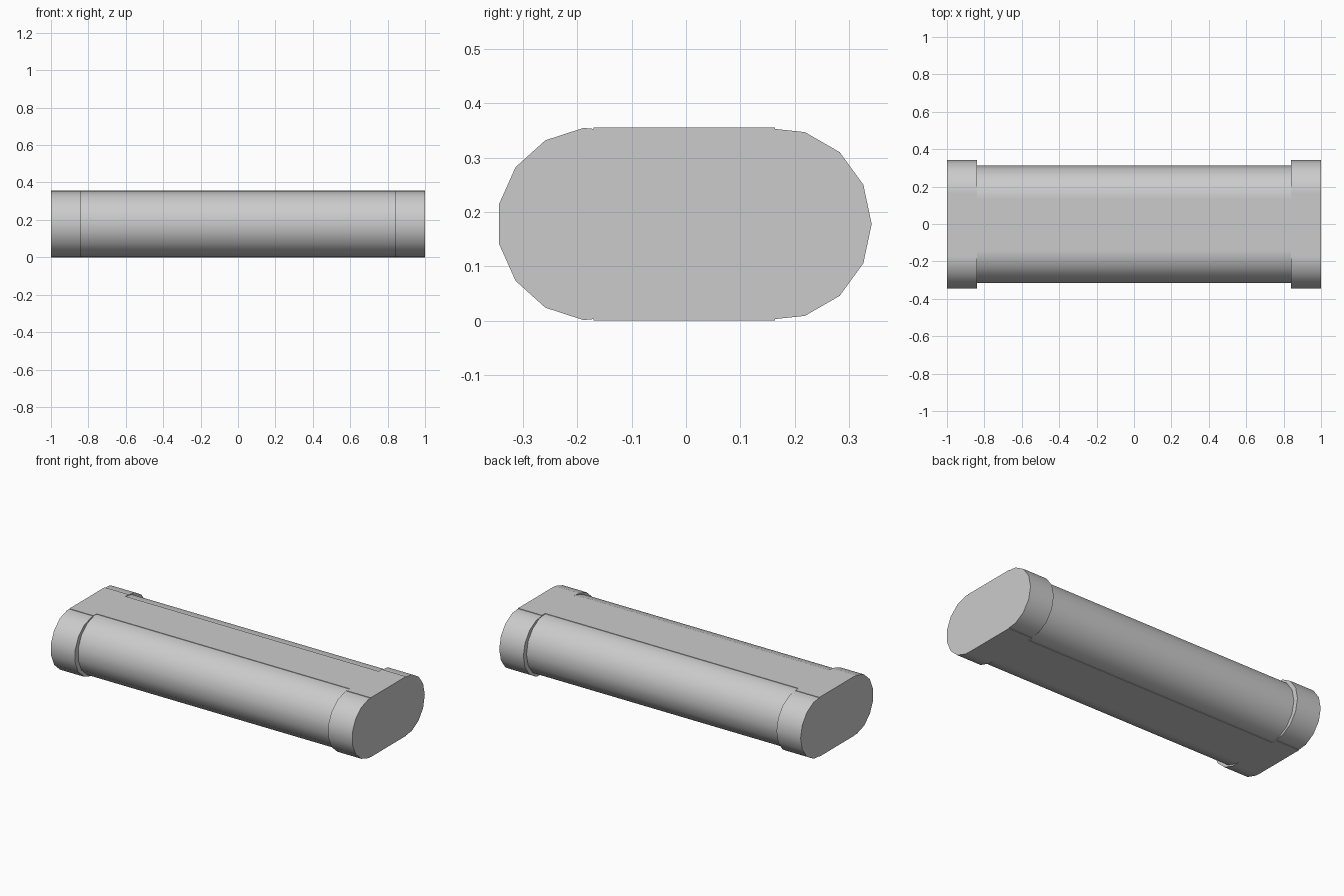
import bpy
from math import pi, radians

if "Cube" in bpy.data.objects:
    bpy.data.objects.remove(bpy.data.objects["Cube"], do_unlink=True)

R = 0.178          # radius of the rounded sides, half the height
SHIFT = -0.003     # the odd-sided rounds are not symmetric, so recentre in y
CAP_X = 0.84       # where the end caps begin
CAP_Y, MID_Y = 0.167, 0.137

grey = bpy.data.materials.new("light_grey")
grey.use_nodes = True
colour = (0.6, 0.6, 0.6, 1)
grey.diffuse_color = colour
grey.node_tree.nodes["Principled BSDF"].inputs["Base Color"].default_value = colour


def finish(name):
    obj = bpy.context.object
    obj.name = name
    obj.data.materials.append(grey)
    bpy.ops.object.transform_apply(location=False, rotation=True, scale=True)
    return obj


def block(name, x0, x1, half_y):
    bpy.ops.mesh.primitive_cube_add(size=1, location=((x0 + x1) / 2, SHIFT, R))
    bpy.context.object.scale = (x1 - x0, 2 * half_y, 2 * R)
    finish(name)


def round_side(name, x0, x1, y):
    # Fifteen-sided bar along x with one corner pointing to +y
    bpy.ops.mesh.primitive_cylinder_add(
        vertices=15, radius=R, depth=x1 - x0,
        location=((x0 + x1) / 2, y + SHIFT, R), rotation=(0, pi / 2, 0))
    finish(name)
    bpy.ops.object.shade_smooth_by_angle(angle=radians(30))


# Long middle body
block("middle_block", -CAP_X, CAP_X, MID_Y)
for side, sy in (("front", -1), ("back", 1)):
    round_side(side + "_middle_round", -CAP_X, CAP_X, sy * MID_Y)

# Wider caps at both ends
for end, x0, x1 in (("right", -1, -CAP_X), ("left", CAP_X, 1)):
    block(end + "_cap_block", x0, x1, CAP_Y)
    for side, sy in (("front", -1), ("back", 1)):
        round_side(f"{end}_{side}_cap_round", x0, x1, sy * CAP_Y)
